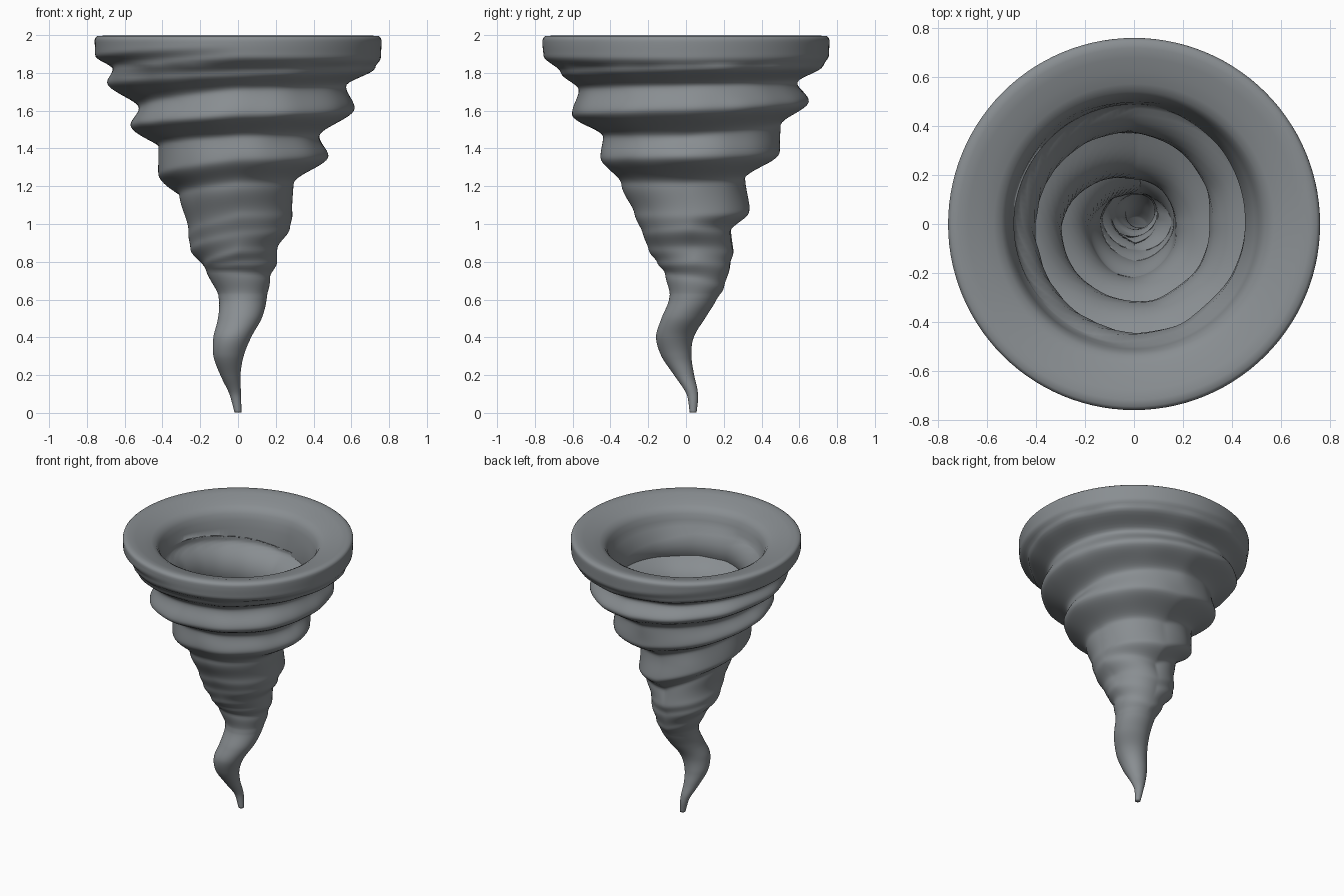
import bpy, bmesh, math
from mathutils import noise, Vector

if "Cube" in bpy.data.objects:
    bpy.data.objects.remove(bpy.data.objects["Cube"])

SEG = 112
WALL = .125

# Wandering axis of the twister: (z, x, y)
AXIS = [(0, 0, .038), (.1, -.015, .033), (.2, -.04, -.01), (.3, -.05, -.05),
        (.4, -.03, -.058), (.5, .01, -.015), (.6, .025, .035), (.7, .015, .052),
        (.8, 0, .05), (1.0, .01, .02), (1.2, 0, 0), (2.0, 0, 0)]

# Silhouette (reach, z) from the rim down; each index follows one ridge or groove
TOP = (.76, 2.0)
LEFT = [TOP, (.757, 1.89), (.66, 1.82), (.69, 1.75), (.52, 1.61), (.567, 1.52),
        (.42, 1.41), (.42, 1.26), (.31, 1.15), (.265, .94), (.255, .87), (.17, .76)]
FRONT = [TOP, (.76, 1.95), (.755, 1.89), (.66, 1.80), (.565, 1.71), (.605, 1.58),
         (.44, 1.46), (.45, 1.35), (.34, 1.21), (.27, 1.05), (.23, .95),
         (.20, .86), (.15, .79), (.11, .74)]
RIGHT = [TOP, (.76, 1.96), (.757, 1.88), (.73, 1.83), (.57, 1.73), (.615, 1.61),
         (.43, 1.46), (.475, 1.36), (.295, 1.21), (.288, 1.05), (.275, .98),
         (.205, .87), (.208, .80), (.17, .71)]
BACK = [TOP, (.76, 1.97), (.757, 1.89), (.73, 1.84), (.59, 1.75), (.655, 1.65),
        (.50, 1.52), (.495, 1.38), (.305, 1.23), (.335, 1.07), (.23, .95),
        (.25, .85), (.23, .78), (.20, .66)]
# Tail radius around the axis
TAIL = [(.125, .6), (.115, .5), (.10, .4), (.08, .3), (.053, .2), (.03, .1), (.018, 0)]


def axis(z):
    """Smooth curve through the axis points."""
    n = max(k for k, p in enumerate(AXIS[:-1]) if p[0] <= z + 1e-9)
    p0, p1 = AXIS[max(n - 1, 0)], AXIS[n]
    p2, p3 = AXIS[n + 1], AXIS[min(n + 2, len(AXIS) - 1)]
    h = p2[0] - p1[0]
    f = (z - p1[0]) / h
    out = []
    for c in (1, 2):
        m1 = (p2[c] - p0[c]) / (p2[0] - p0[0]) * h
        m2 = (p3[c] - p1[c]) / (p3[0] - p1[0]) * h
        out.append((2 * f**3 - 3 * f**2 + 1) * p1[c] + (f**3 - 2 * f**2 + f) * m1
                   + (3 * f**2 - 2 * f**3) * p2[c] + (f**3 - f**2) * m2)
    return out


def column(keys, ang):
    """Turn reach from the origin into radius around the axis."""
    out = []
    for d, z in keys:
        cx, cy = axis(z)
        out.append((d - cx * math.cos(ang) - cy * math.sin(ang), z))
    return out + TAIL


# One helical turn: the left side ends one ridge higher than it began
COLS = [column(LEFT + [LEFT[-1]] * 2, math.pi), column(FRONT, 1.5 * math.pi),
        column(RIGHT, 0), column(BACK, .5 * math.pi),
        column([TOP] * 2 + LEFT, math.pi)]


def profile(i):
    t = 4 * i / SEG
    k = int(t)
    f = t - k
    return [(a[0] + (b[0] - a[0]) * f, a[1] + (b[1] - a[1]) * f)
            for a, b in zip(COLS[k], COLS[k + 1])]


def radius(keys, z):
    for (r0, z0), (r1, z1) in zip(keys, keys[1:]):
        if z >= z1 and z0 - z1 > 1e-6:
            f = min(1, max(0, (z0 - z) / (z0 - z1)))
            if z > .62:
                f = f * f * (3 - 2 * f)      # rounded ridges
            return r0 + (r1 - r0) * f
    return keys[-1][0]


PROFILES = [profile(i) for i in range(SEG)]


def ring(bm, z, fixed=None):
    cx, cy = axis(z)
    vs = []
    for i, keys in enumerate(PROFILES):
        a = math.pi + 2 * math.pi * i / SEG
        r = fixed or radius(keys, z)
        p = Vector((math.cos(a) * r, math.sin(a) * r, z))
        r *= 1 + .02 * noise.noise(p * 5) * (z < 1.85)
        vs.append(bm.verts.new((cx + math.cos(a) * r, cy + math.sin(a) * r, z)))
    return vs


def bridge(bm, rows):
    for a, b in zip(rows, rows[1:]):
        for i in range(SEG):
            j = (i + 1) % SEG
            bm.faces.new((a[i], a[j], b[j], b[i]))


bm = bmesh.new()
# Outer wall, from tip to rim
outer = [ring(bm, n * .0125) for n in range(159)]
bridge(bm, outer)
bm.normal_update()

# Inner wall: the outer wall pushed inwards by the wall thickness
inner = []
for row in outer[138:36:-1]:
    z = row[0].co.z
    cx, cy = axis(z)
    new = []
    for v in row:
        r = math.hypot(v.co.x - cx, v.co.y - cy)
        co = v.co - v.normal * min(WALL, .55 * r)
        s = min(1, .49 / max(math.hypot(co.x, co.y), 1e-6))  # stay under the lip
        new.append(bm.verts.new((co.x * s, co.y * s, min(co.z, 1.80))))
    inner.append(new)

# Rounded rim and broad lip, running into the inner wall
lip = [ring(bm, z, r) for r, z in [
    (.757, 1.985), (.748, 1.995), (.72, 1.998), (.68, 1.99), (.62, 1.97),
    (.57, 1.955), (.54, 1.94), (.52, 1.91), (.51, 1.87), (.50, 1.83)]]
bridge(bm, [outer[-1]] + lip + inner)

# Closed tip and throat floor
bm.faces.new(outer[0][::-1])
bm.faces.new(inner[-1])
for f in bm.faces:
    f.smooth = True

mesh = bpy.data.meshes.new("twister_funnel")
bm.to_mesh(mesh)
bm.free()
obj = bpy.data.objects.new("twister_funnel", mesh)
bpy.context.collection.objects.link(obj)

mat = bpy.data.materials.new("storm grey")
mat.diffuse_color = (0.25, 0.27, 0.285, 1)
mat.use_nodes = True
mat.node_tree.nodes["Principled BSDF"].inputs["Base Color"].default_value = mat.diffuse_color
mesh.materials.append(mat)

# Soften the swirls slightly
sm = obj.modifiers.new("soften", 'SMOOTH')
sm.factor = .5
sm.iterations = 2
